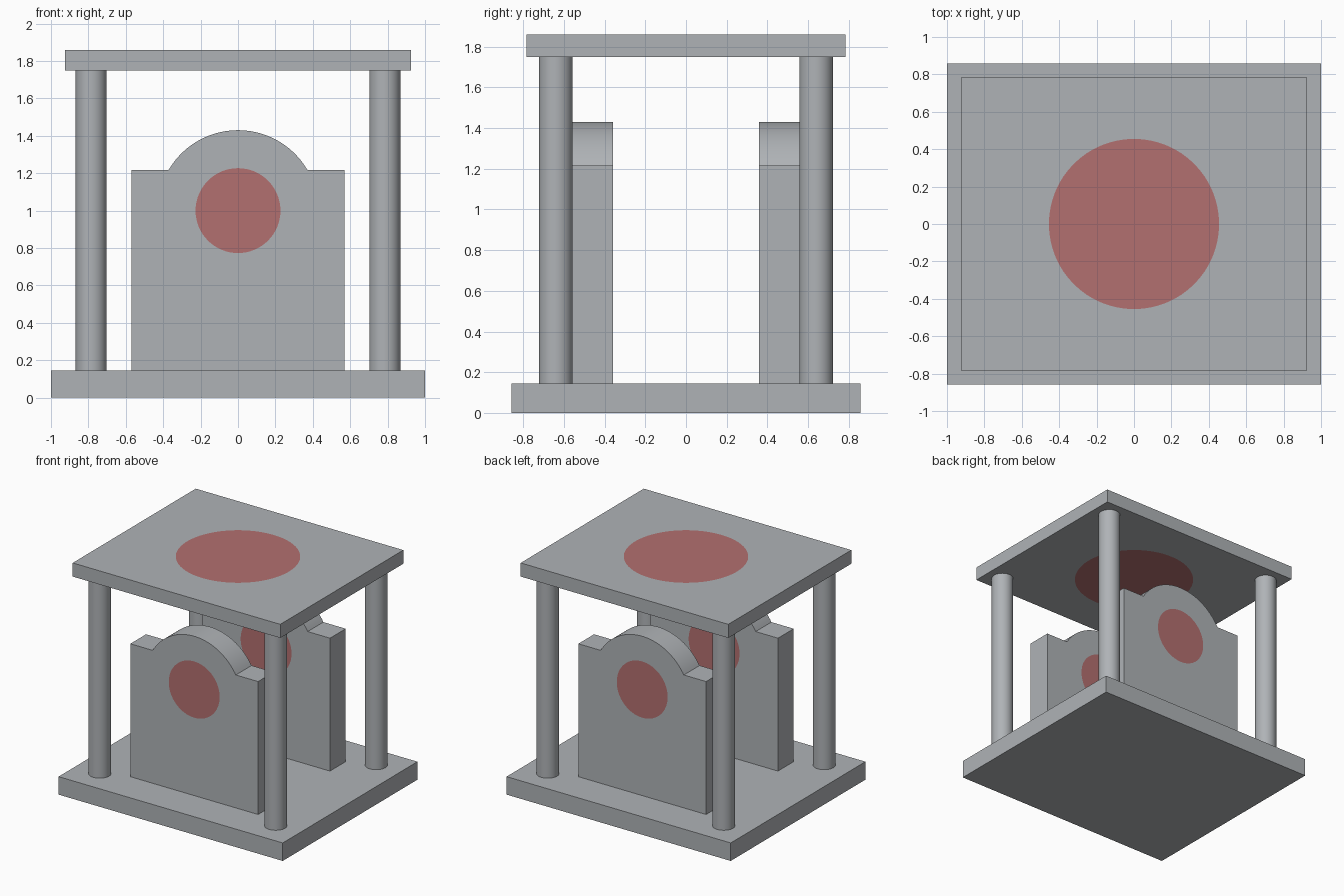
import bpy
import bmesh
import math
from mathutils import Matrix, Vector

default = bpy.data.objects.get("Cube")
if default:
    bpy.data.objects.remove(default, do_unlink=True)


def make_material(name, colour):
    mat = bpy.data.materials.new(name)
    mat.use_nodes = True
    mat.diffuse_color = (*colour, 1)
    mat.node_tree.nodes["Principled BSDF"].inputs["Base Color"].default_value = (*colour, 1)
    return mat


STONE = make_material("stone grey", (0.43, 0.45, 0.47))
RED = make_material("faded red", (0.45, 0.16, 0.16))


def arc(centre, radius, start, end, steps):
    angles = [start + (end - start) * i / steps for i in range(steps + 1)]
    return [(radius * math.cos(a), centre + radius * math.sin(a)) for a in angles]


def finish(name, bm, smooth=False):
    mesh = bpy.data.meshes.new(name)
    bm.to_mesh(mesh)
    bm.free()
    mesh.materials.append(STONE)
    mesh.materials.append(RED)
    obj = bpy.data.objects.new(name, mesh)
    bpy.context.collection.objects.link(obj)
    if smooth:
        bpy.ops.object.select_all(action="DESELECT")
        obj.select_set(True)
        bpy.context.view_layer.objects.active = obj
        bpy.ops.object.shade_smooth_by_angle(angle=math.radians(30))
    return obj


def add_loop(bm, points):
    verts = [bm.verts.new((x, y, 0)) for x, y in points]
    edges = [bm.edges.new((v, verts[i - 1])) for i, v in enumerate(verts)]
    return verts, edges


def slab(name, outline, depth, matrix, disc=None, smooth=False):
    """Extrude an outline; a disc (centre, radius) is cut into both faces."""
    bm = bmesh.new()
    verts, edges = add_loop(bm, outline)
    if disc:
        ring, ring_edges = add_loop(bm, arc(*disc, 0, math.tau, 64)[:-1])
        bmesh.ops.triangle_fill(bm, edges=edges + ring_edges, use_beauty=True,
                                normal=Vector((0, 0, 1)))
        inside = set(ring)
        # The filler only spans the ring, so the disc gets its own face
        extra = [f for f in bm.faces if set(f.verts) <= inside]
        bmesh.ops.delete(bm, geom=extra, context="FACES_ONLY")
        bm.faces.new(ring).material_index = 1
        bmesh.ops.recalc_face_normals(bm, faces=bm.faces[:])
    else:
        bm.faces.new(verts)
    grown = bmesh.ops.extrude_face_region(bm, geom=bm.faces[:], use_keep_orig=True)
    moved = [g for g in grown["geom"] if isinstance(g, bmesh.types.BMVert)]
    bmesh.ops.translate(bm, verts=moved, vec=(0, 0, depth))
    bmesh.ops.recalc_face_normals(bm, faces=bm.faces[:])
    bm.transform(matrix)
    return finish(name, bm, smooth)


def rectangle(x, y):
    return [(-x, -y), (x, -y), (x, y), (-x, y)]


BASE_TOP, ROOF_BOTTOM = 0.145, 1.75

# Base and roof
slab("base", rectangle(1, 0.858), BASE_TOP, Matrix())
slab("roof", rectangle(0.926, 0.784), 0.11,
     Matrix.Translation((0, 0, ROOF_BOTTOM)), disc=(0, 0.455))

# Corner pillars
for side, sx in (("left", 1), ("right", -1)):
    for end, sy in (("front", -1), ("back", 1)):
        bm = bmesh.new()
        bmesh.ops.create_cone(
            bm, cap_ends=True, segments=48, radius1=0.083, radius2=0.083,
            depth=ROOF_BOTTOM - BASE_TOP,
            matrix=Matrix.Translation((sx * 0.785, sy * 0.64, (ROOF_BOTTOM + BASE_TOP) / 2)))
        finish(f"{end}_{side}_pillar", bm, smooth=True)

# Arched upright stones, each with a disc on both faces
SHOULDER, RADIUS, CENTRE, HALF, THICK = 1.217, 0.43, 1.0, 0.57, 0.2
spring = math.asin((SHOULDER - CENTRE) / RADIUS)
outline = [(-HALF, BASE_TOP), (HALF, BASE_TOP), (HALF, SHOULDER)]
outline += arc(CENTRE, RADIUS, spring, math.pi - spring, 40)
outline.append((-HALF, SHOULDER))
upright = Matrix.Rotation(math.pi / 2, 4, "X")
for end, back_y in (("front", -0.358), ("back", 0.558)):
    slab(f"{end}_arched_stone", outline, THICK,
         Matrix.Translation((0, back_y, 0)) @ upright,
         disc=(CENTRE, 0.227), smooth=True)
